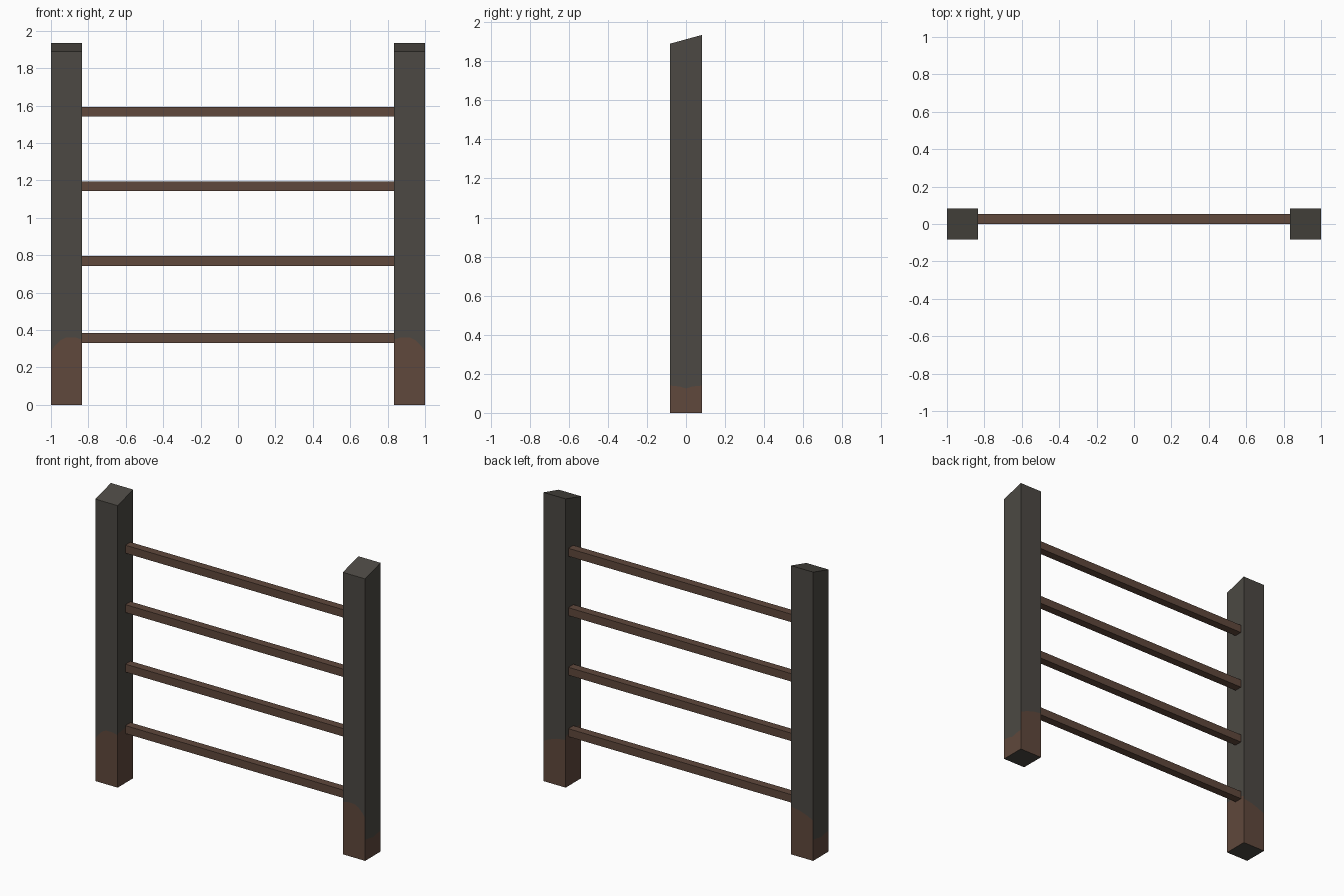
import bpy, bmesh

if "Cube" in bpy.data.objects:
    bpy.data.objects.remove(bpy.data.objects["Cube"])

def material(name, rgb):
    m = bpy.data.materials.new(name)
    m.diffuse_color = (*rgb, 1)
    m.use_nodes = True
    m.node_tree.nodes["Principled BSDF"].inputs["Base Color"].default_value = m.diffuse_color
    return m

grey = material("weathered_grey", (0.072, 0.066, 0.056))
brown = material("earth_brown", (0.115, 0.065, 0.045))

OUT, INN, D = 1.0, 0.835, 0.082       # post outer x, inner x, half depth
TOP_F, TOP_B = 1.89, 1.935            # sloped top heights, front and back

def finish(bm, name, mats):
    bmesh.ops.remove_doubles(bm, verts=bm.verts, dist=1e-5)
    bmesh.ops.recalc_face_normals(bm, faces=bm.faces)
    me = bpy.data.meshes.new(name)
    bm.to_mesh(me)
    bm.free()
    for m in mats:
        me.materials.append(m)
    ob = bpy.data.objects.new(name, me)
    bpy.context.collection.objects.link(ob)
    return ob

def top(y):
    return TOP_F if y < 0 else TOP_B

def post(name, s):
    bm = bmesh.new()

    def face(pts, mat):
        f = bm.faces.new([bm.verts.new((s * x, y, z)) for x, y, z in pts])
        f.material_index = mat

    # each side is split into a brown foot and a grey upper part
    arch = [(0, .285), (.12, .315), (.3, .345), (.48, .36), (.8, .36), (1, .35)]
    back = [(0, .27), (.25, .29), (.6, .31), (1, .32)]
    outer = [(0, .14), (.3, .135), (.5, .125), (.7, .135), (1, .14)]
    inner = [(0, .36), (.5, .37), (1, .34)]
    sides = [((OUT, -D), (INN, -D), arch), ((OUT, D), (INN, D), back),
             ((OUT, -D), (OUT, D), outer), ((INN, -D), (INN, D), inner)]
    for a, b, line in sides:
        edge = [(a[0] + (b[0] - a[0]) * t, a[1] + (b[1] - a[1]) * t, z) for t, z in line]
        face([(*b, 0), (*a, 0)] + edge, 1)
        face([(*b, top(b[1])), (*a, top(a[1]))] + edge, 0)
    # sloped top and flat underside
    ring = [(OUT, -D), (INN, -D), (INN, D), (OUT, D)]
    face([(x, y, top(y)) for x, y in ring], 0)
    face([(x, y, 0) for x, y in ring], 0)

    ob = finish(bm, name, [grey, brown])
    # make every normal point away from the post's centre
    bm = bmesh.new()
    bm.from_mesh(ob.data)
    bm.normal_update()
    for f in bm.faces:
        c = f.calc_center_median()
        c.x -= s * (OUT + INN) / 2
        c.z -= 0.9
        d = c.z if abs(f.normal.z) > .5 else c.x * f.normal.x + c.y * f.normal.y
        if abs(f.normal.z) > .5:
            d *= f.normal.z
        if d < 0:
            f.normal_flip()
    bm.to_mesh(ob.data)
    bm.free()

post("left_post", -1)
post("right_post", 1)

# square rails between the posts, set toward the back
for i, z in enumerate((0.358, 0.77, 1.169, 1.567)):
    bm = bmesh.new()
    bmesh.ops.create_cube(bm, size=1)
    for v in bm.verts:
        v.co = (v.co.x * 2 * (INN + .002), v.co.y * .054 + .027, v.co.z * .053 + z)
    finish(bm, f"rail_{i + 1}", [brown])
